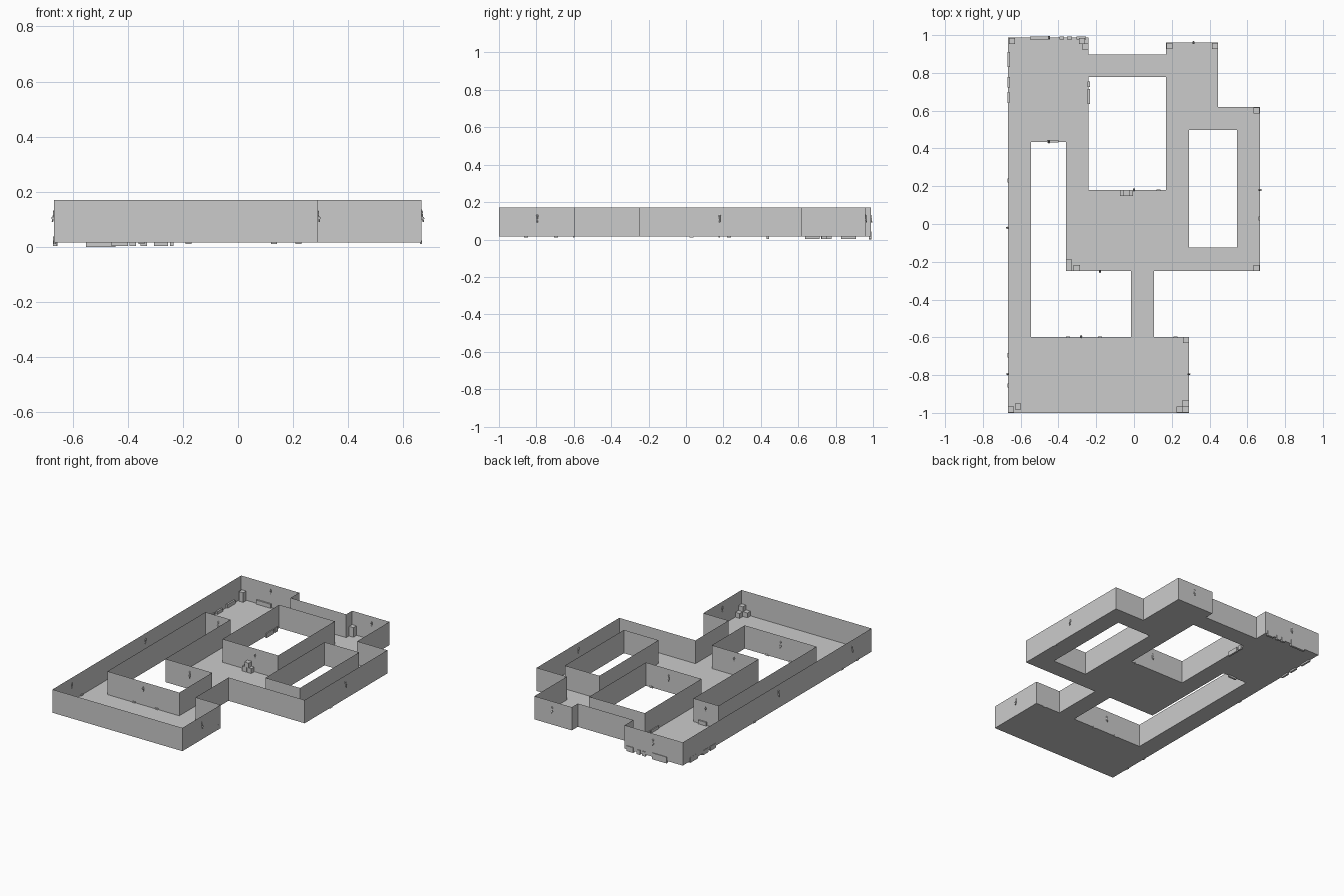
import bpy, bmesh, math
from mathutils import Vector, Matrix

if "Cube" in bpy.data.objects:
    bpy.data.objects.remove(bpy.data.objects["Cube"])

FLOOR, TOP = 0.015, 0.17

# Rooms and corridors as x0, x1, y0, y1
ROOMS = [(-.668, -.24, .435, .988), (-.668, -.545, -1, .435), (-.668, .29, -1, -.597),
         (-.015, .105, -.597, -.25), (-.36, .29, -.25, .18), (-.36, -.24, .18, .435),
         (-.24, .17, .777, .897), (.17, .29, .18, .96), (.29, .445, .497, .96),
         (.445, .667, .497, .62), (.545, .667, -.25, .497), (.29, .545, -.25, -.125)]


def finish(name, bm):
    mesh = bpy.data.meshes.new(name)
    bm.to_mesh(mesh)
    bm.free()
    ob = bpy.data.objects.new(name, mesh)
    bpy.context.collection.objects.link(ob)
    return ob


def add_box(bm, cx, cy, z0, sx, sy, sz, turn=0):
    m = (Matrix.Translation((cx, cy, z0 + sz / 2)) @ Matrix.Rotation(turn, 4, 'Z')
         @ Matrix.Diagonal((sx, sy, sz, 1)))
    bmesh.ops.create_cube(bm, size=1, matrix=m)


# Floor cells: a grid of all room edges, keeping cells inside any room
xs = sorted({v for r in ROOMS for v in r[:2]})
ys = sorted({v for r in ROOMS for v in r[2:]})
bm = bmesh.new()
for x0, x1 in zip(xs, xs[1:]):
    for y0, y1 in zip(ys, ys[1:]):
        mx, my = (x0 + x1) / 2, (y0 + y1) / 2
        if any(r[0] < mx < r[1] and r[2] < my < r[3] for r in ROOMS):
            bm.faces.new([bm.verts.new((x, y, FLOOR)) for x, y in
                          ((x0, y0), (x1, y0), (x1, y1), (x0, y1))])
bmesh.ops.remove_doubles(bm, verts=bm.verts, dist=1e-4)

# Walls rise from the open edges of the floor
rim = [e for e in bm.edges if e.is_boundary]
res = bmesh.ops.extrude_edge_only(bm, edges=rim)
for v in res['geom']:
    if isinstance(v, bmesh.types.BMVert):
        v.co.z = TOP
bmesh.ops.recalc_face_normals(bm, faces=bm.faces)
bmesh.ops.dissolve_limit(bm, angle_limit=0.01, verts=bm.verts, edges=bm.edges)
finish("floor_and_walls", bm)

# Torches: tilted tapered shaft, cup and flame, with a wall bracket
TORCHES = [(-.45, .435, 0, 1), (-.45, .988, 0, -1), (.315, .96, 0, -1), (0, .18, 0, -1),
           (.667, .18, -1, 0), (-.18, -.25, 0, 1), (-.668, -.02, 1, 0),
           (-.28, -.597, 0, -1), (-.668, -.795, 1, 0), (.29, -.795, -1, 0)]
for i, (x, y, nx, ny) in enumerate(TORCHES):
    bm = bmesh.new()
    for z, h, r1, r2 in ((-.025, .03, .003, .004), (.005, .008, .004, .007),
                         (.013, .014, .006, .001)):
        bmesh.ops.create_cone(bm, cap_ends=True, segments=6, radius1=r1, radius2=r2,
                              depth=h, matrix=Matrix.Translation((0, 0, z + h / 2)))
    add_box(bm, 0, 0, -.015, .012, .006, .008)
    ob = finish(f"torch_{i}", bm)
    ob.rotation_mode = 'QUATERNION'
    tilt = Vector((nx * .2, ny * .2, 1))
    ob.rotation_quaternion = Vector((0, 0, 1)).rotation_difference(tilt)
    ob.location = (x - nx * .001, y - ny * .001, .115)

# Crates: x, y, stacked count
CRATE = .032
CRATES = [(-.645, .968, 2), (-.275, .97, 1), (-.258, .94, 2), (.428, .942, 1),
          (.187, .942, 2), (.648, .602, 1), (-.343, -.205, 1), (-.343, -.233, 1),
          (-.303, -.233, 1), (.648, -.233, 1), (-.057, .163, 1), (-.022, .163, 1),
          (.275, -.614, 1), (-.65, -.983, 1), (-.614, -.966, 1), (.274, -.949, 1),
          (.274, -.983, 2), (.24, -.983, 1)]
bm = bmesh.new()
for x, y, n in CRATES:
    for k in range(n):
        add_box(bm, x, y, FLOOR + k * CRATE, CRATE, CRATE, CRATE)
add_box(bm, -.04, .163, FLOOR + CRATE, CRATE, CRATE, CRATE)
finish("crates", bm)

# Low benches along the storeroom walls, as x, y, length x, length y, height
BENCHES = [(-.498, .985, .106, .015, .042), (-.382, .985, .025, .015, .03),
           (-.342, .985, .025, .015, .03), (-.28, .985, .05, .015, .035),
           (-.663, .87, .012, .08, .035), (-.663, .75, .014, .055, .03),
           (-.665, .67, .012, .06, .03), (-.24, .74, .012, .03, .03),
           (-.24, .675, .012, .08, .03), (-.43, .438, .06, .013, .035)]
for i, (x, y, sx, sy, h) in enumerate(BENCHES):
    bm = bmesh.new()
    add_box(bm, x, y, .004 if i != 0 else 0, sx, sy, h)
    finish(f"wall_bench_{i}", bm)

# Small debris at the foot of the walls
bm = bmesh.new()
for x, y, sx, sy in ((-.665, .23, .008, .022), (.13, .178, .022, .008), (.664, .03, .008, .022),
                     (-.35, -.599, .022, .008), (-.18, -.599, .022, .008),
                     (.22, -.599, .022, .008), (-.665, -.695, .008, .022),
                     (-.665, -.855, .008, .022)):
    add_box(bm, x, y, .011, sx, sy, .012)
finish("debris", bm)
